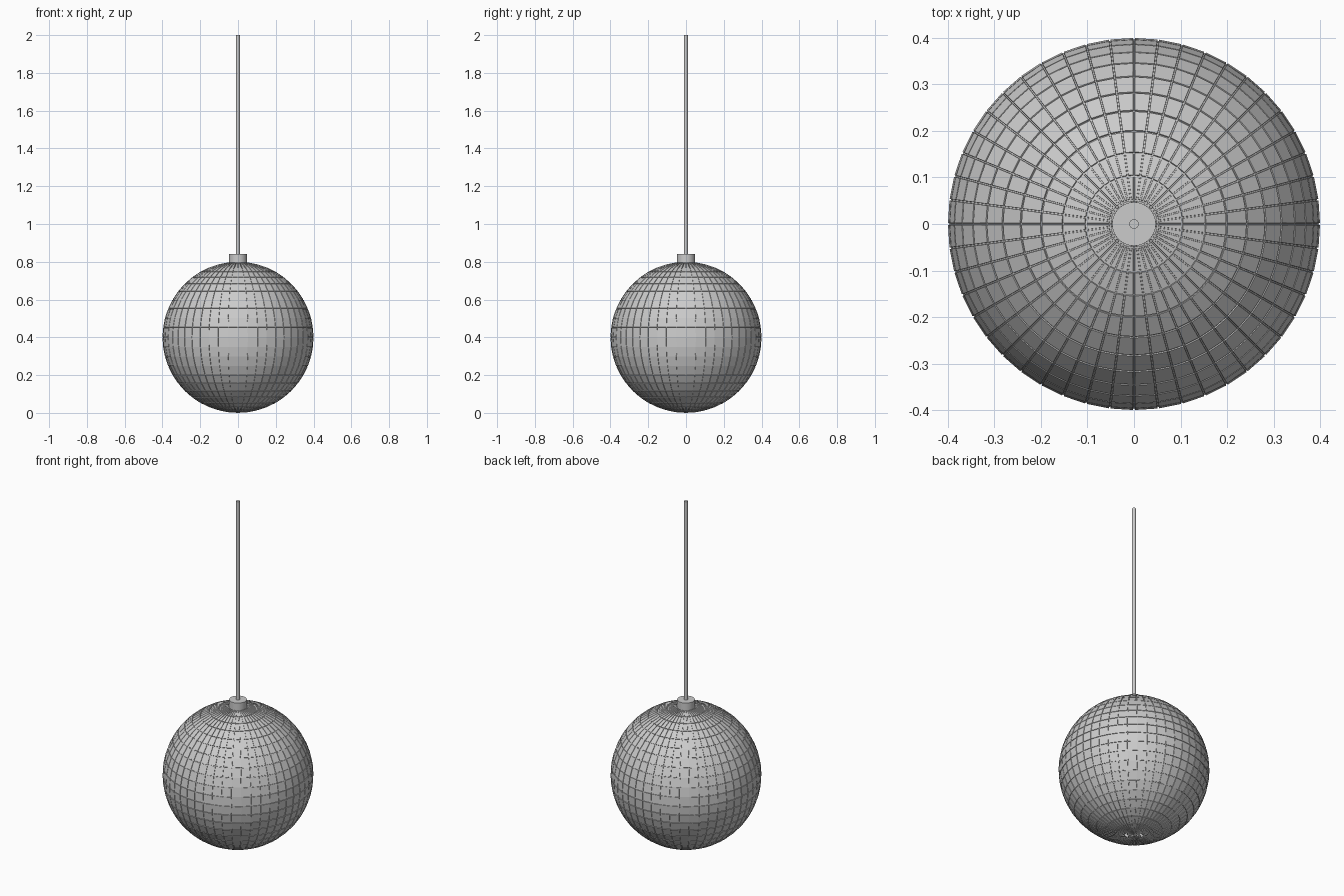
import bpy
import bmesh
from mathutils import Vector

if "Cube" in bpy.data.objects:
    bpy.data.objects.remove(bpy.data.objects["Cube"])

RADIUS = 0.4
SEGMENTS = 48
RINGS = 24
TILE_RAISE = 0.003
GROOVE = 0.002


def make_material(name, color):
    mat = bpy.data.materials.new(name)
    mat.use_nodes = True
    mat.diffuse_color = color
    mat.node_tree.nodes["Principled BSDF"].inputs["Base Color"].default_value = color
    return mat


def add_object(name, bm, mat):
    mesh = bpy.data.meshes.new(name)
    bm.to_mesh(mesh)
    bm.free()
    mesh.materials.append(mat)
    obj = bpy.data.objects.new(name, mesh)
    bpy.context.collection.objects.link(obj)
    return obj


def add_cylinder(name, radius, bottom, top, sides, mat):
    bm = bmesh.new()
    bmesh.ops.create_cone(bm, cap_ends=True, segments=sides, radius1=radius,
                          radius2=radius, depth=top - bottom)
    bmesh.ops.translate(bm, verts=bm.verts, vec=Vector((0, 0, (bottom + top) / 2)))
    obj = add_object(name, bm, mat)
    bpy.ops.object.select_all(action="DESELECT")
    obj.select_set(True)
    bpy.context.view_layer.objects.active = obj
    bpy.ops.object.shade_smooth_by_angle()
    return obj


silver = make_material("silver grey", (0.6, 0.6, 0.6, 1))

# Ball covered in raised flat mirror tiles
bm = bmesh.new()
bmesh.ops.create_uvsphere(bm, u_segments=SEGMENTS, v_segments=RINGS,
                          radius=RADIUS - TILE_RAISE)
bmesh.ops.inset_individual(bm, faces=bm.faces[:], thickness=GROOVE / 2, depth=0)
tiles = [f for f in bm.faces if all(len(e.link_faces) == 2 for e in f.edges)]
bm.free()

bm = bmesh.new()
bmesh.ops.create_uvsphere(bm, u_segments=SEGMENTS, v_segments=RINGS,
                          radius=RADIUS - TILE_RAISE)
tiles = bm.faces[:]
bmesh.ops.inset_individual(bm, faces=tiles, thickness=GROOVE, depth=0)
bmesh.ops.inset_individual(bm, faces=tiles, thickness=GROOVE / 4, depth=TILE_RAISE)
bmesh.ops.translate(bm, verts=bm.verts, vec=Vector((0, 0, RADIUS)))
add_object("mirror_ball", bm, silver)

# Collar and hanging rod
add_cylinder("collar", 0.047, 0.78, 0.84, 32, silver)
add_cylinder("hanging_rod", 0.01, 0.82, 2.0, 16, silver)
